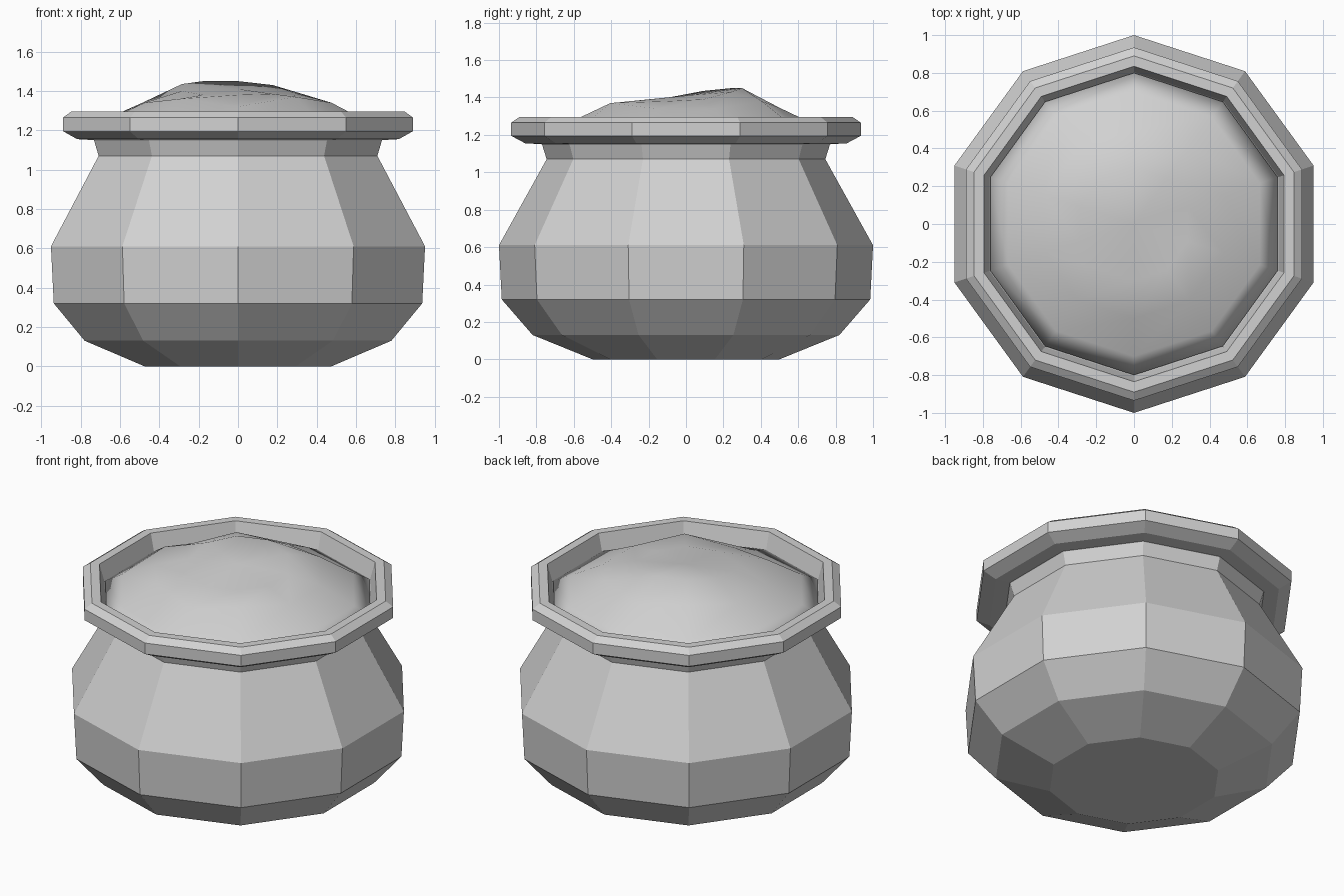
import bpy
import bmesh
from math import cos, sin, tau

SIDES = 10

cube = bpy.data.objects.get("Cube")
if cube:
    bpy.data.objects.remove(cube, do_unlink=True)

grey = bpy.data.materials.new("light_grey")
grey.use_nodes = True
grey.diffuse_color = (0.64, 0.64, 0.64, 1)
grey.node_tree.nodes["Principled BSDF"].inputs["Base Color"].default_value = grey.diffuse_color


def ring(bm, radius, heights):
    """One ten-sided ring with a corner at the front; heights is one value or one per corner."""
    if not isinstance(heights, list):
        heights = [heights] * SIDES
    angles = [tau * (k / SIDES - 0.25) for k in range(SIDES)]
    return [bm.verts.new((radius * cos(a), radius * sin(a), z)) for a, z in zip(angles, heights)]


def lathe(name, profile, cap_bottom=False, peak=None, smooth=False):
    """Skin the rings from first to last, with an optional base and centre point."""
    bm = bmesh.new()
    rings = [ring(bm, r, z) for r, z in profile]
    for low, high in zip(rings, rings[1:]):
        for k in range(SIDES):
            n = (k + 1) % SIDES
            bm.faces.new((low[k], low[n], high[n], high[k]))
    if cap_bottom:
        bm.faces.new(rings[0][::-1])
    if peak is not None:
        top = bm.verts.new((0, 0, peak))
        for k in range(SIDES):
            bm.faces.new((rings[-1][k], rings[-1][(k + 1) % SIDES], top))
    for face in bm.faces:
        face.smooth = smooth
    mesh = bpy.data.meshes.new(name)
    bm.to_mesh(mesh)
    bm.free()
    mesh.materials.append(grey)
    obj = bpy.data.objects.new(name, mesh)
    bpy.context.collection.objects.link(obj)
    return obj


# Pot body up to the neck
lathe("pot_body", [(0.50, 0), (0.82, 0.13), (0.985, 0.32), (1.0, 0.61),
                   (0.745, 1.07), (0.77, 1.15)], cap_bottom=True)

# Overhanging rim, turning over into the inner wall
lathe("pot_rim", [(0.77, 1.15), (0.86, 1.155), (0.935, 1.195), (0.935, 1.265),
                  (0.89, 1.296), (0.835, 1.296), (0.805, 1.19), (0.73, 1.10)])

# Uneven heap of contents, highest towards the back
shoulder = [1.23, 1.24, 1.24, 1.24, 1.25, 1.25, 1.25, 1.26, 1.25, 1.24]
slope = [1.32, 1.37, 1.34, 1.34, 1.38, 1.345, 1.38, 1.345, 1.34, 1.36]
crown = [1.38, 1.385, 1.38, 1.39, 1.43, 1.45, 1.45, 1.435, 1.40, 1.38]
lathe("heap_of_contents", [(0.70, 1.09), (0.80, 1.195), (0.70, shoulder),
                           (0.50, slope), (0.30, crown)], peak=1.41, smooth=True)
